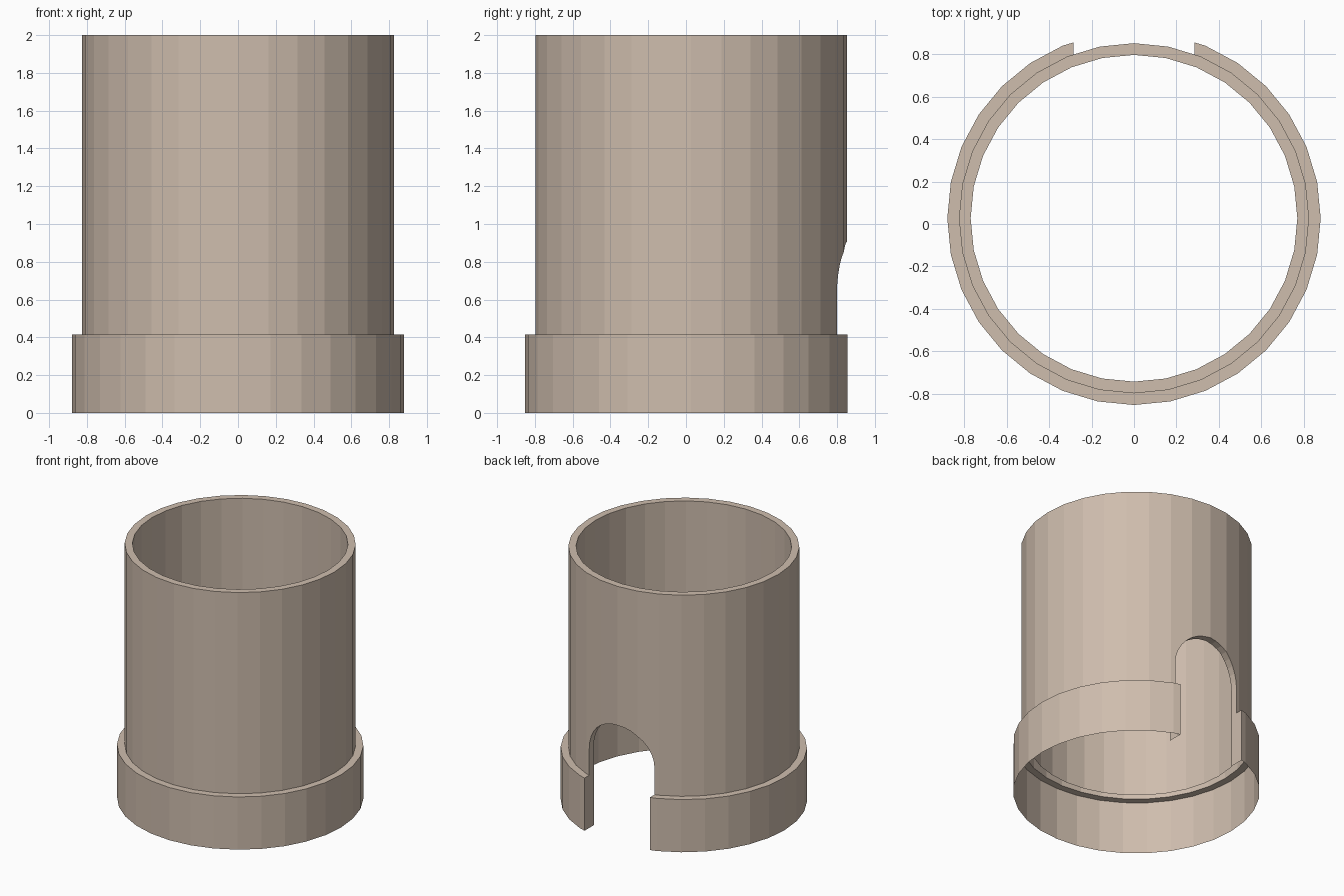
import bpy, bmesh, math

if "Cube" in bpy.data.objects:
    bpy.data.objects.remove(bpy.data.objects["Cube"])

SIDES = 32
CY = 0.027                      # ring axis in y
R_IN, R_TUBE, R_COLLAR = 0.77, 0.825, 0.88
Z_STEP, Z_TOP = 0.415, 2.0
SLOT_R, SLOT_SPRING = 0.285, 0.62


def add_object(name, bm):
    bmesh.ops.recalc_face_normals(bm, faces=bm.faces)
    mesh = bpy.data.meshes.new(name)
    bm.to_mesh(mesh)
    bm.free()
    obj = bpy.data.objects.new(name, mesh)
    bpy.context.collection.objects.link(obj)
    return obj


# Stepped sleeve: closed profile revolved around the axis
profile = [(R_IN, Z_TOP), (R_TUBE, Z_TOP), (R_TUBE, Z_STEP),
           (R_COLLAR, Z_STEP), (R_COLLAR, 0), (R_IN, 0), (R_IN, Z_STEP)]
bm = bmesh.new()
rings = []
for i in range(SIDES):
    a = 2 * math.pi * i / SIDES
    rings.append([bm.verts.new((r * math.cos(a), CY + r * math.sin(a), z))
                  for r, z in profile])
n = len(profile)
for i in range(SIDES):
    p, q = rings[i], rings[(i + 1) % SIDES]
    for j in range(n):
        k = (j + 1) % n
        bm.faces.new((p[j], q[j], q[k], p[k]))
sleeve = add_object("stepped_sleeve", bm)

# Arched slot cutter through the back wall
bm = bmesh.new()
outline = [(SLOT_R, -0.5)]
outline += [(SLOT_R * math.cos(math.pi * i / 16),
             SLOT_SPRING + SLOT_R * math.sin(math.pi * i / 16)) for i in range(17)]
outline += [(-SLOT_R, -0.5)]
face = bm.faces.new([bm.verts.new((x, 0.3, z)) for x, z in outline])
ext = bmesh.ops.extrude_face_region(bm, geom=[face], use_keep_orig=True)
bmesh.ops.translate(bm, vec=(0, 1, 0),
                    verts=[v for v in ext["geom"] if isinstance(v, bmesh.types.BMVert)])
cutter = add_object("slot_cutter", bm)
cutter.hide_render = True

mod = sleeve.modifiers.new("slot", "BOOLEAN")
mod.operation = "DIFFERENCE"
mod.solver = "EXACT"
mod.object = cutter
bpy.context.view_layer.update()
bm = bmesh.new()
bm.from_object(sleeve, bpy.context.evaluated_depsgraph_get())
sleeve.modifiers.clear()
bpy.data.objects.remove(cutter)

# The collar is a single skin open below: drop its underside and inner wall
def is_open(f):
    z_max = max(v.co.z for v in f.verts)
    r_max = max(math.hypot(v.co.x, v.co.y - CY) for v in f.verts)
    return z_max < 0.001 or (z_max < Z_STEP + 0.001 and r_max < R_IN + 0.001)

bmesh.ops.delete(bm, geom=[f for f in bm.faces if is_open(f)], context="FACES")
bm.to_mesh(sleeve.data)
bm.free()

# Colour
mat = bpy.data.materials.new("warm_beige")
mat.diffuse_color = (0.62, 0.51, 0.42, 1)
mat.use_nodes = True
mat.node_tree.nodes["Principled BSDF"].inputs["Base Color"].default_value = mat.diffuse_color
sleeve.data.materials.clear()
sleeve.data.materials.append(mat)
